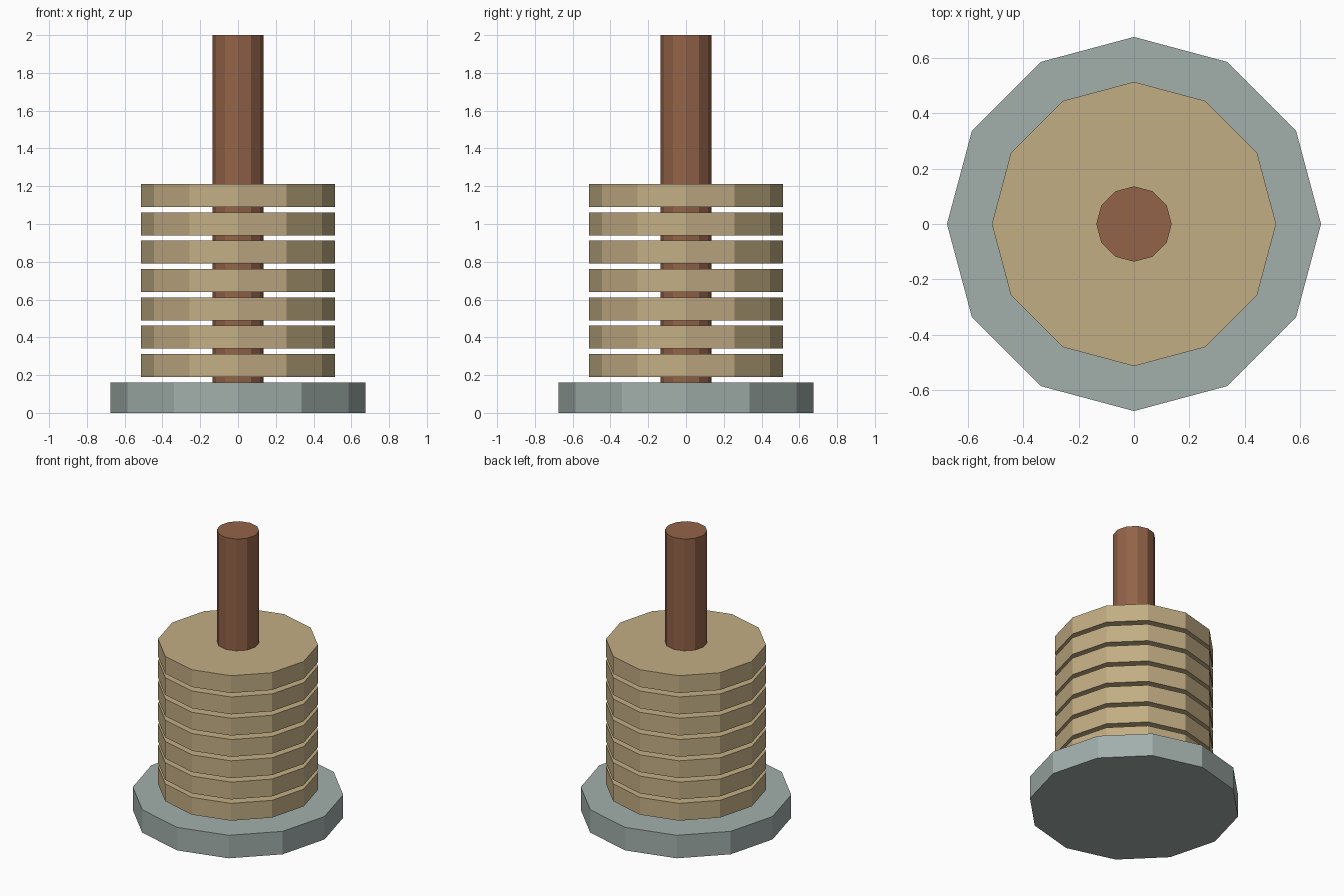
import bpy

cube = bpy.data.objects.get("Cube")
if cube:
    bpy.data.objects.remove(cube, do_unlink=True)


def make_material(name, color):
    mat = bpy.data.materials.new(name)
    mat.use_nodes = True
    mat.diffuse_color = (*color, 1)
    mat.node_tree.nodes["Principled BSDF"].inputs["Base Color"].default_value = (*color, 1)
    return mat


def disc(name, radius, bottom, top, mat):
    """Flat-sided upright cylinder with twelve sides."""
    bpy.ops.mesh.primitive_cylinder_add(
        vertices=12, radius=radius, depth=top - bottom,
        location=(0, 0, (bottom + top) / 2))
    obj = bpy.context.object
    obj.name = name
    obj.data.materials.append(mat)
    return obj


stone = make_material("grey stone", (0.36, 0.43, 0.41))
wood = make_material("brown wood", (0.29, 0.125, 0.065))
rope = make_material("tan rope", (0.54, 0.42, 0.23))

# Base plate and central post
disc("base", 0.675, 0, 0.162, stone)
disc("post", 0.136, 0.004, 2, wood)

# Evenly spaced stack of coils
for i in range(7):
    bottom = 0.19 + i * 0.15
    disc(f"coil_{i + 1}", 0.513, bottom, bottom + 0.122, rope)
